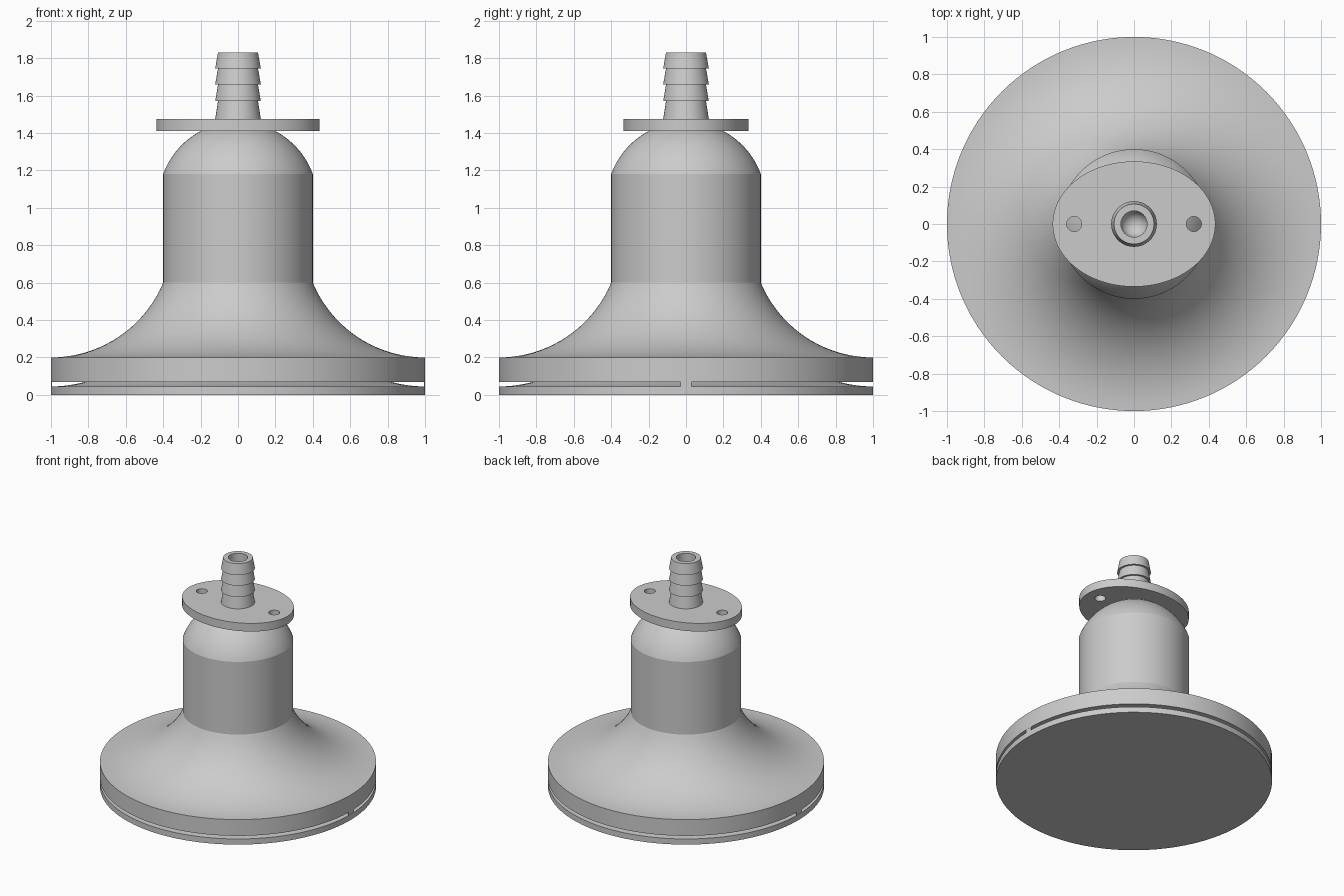
import bpy, bmesh, math
from mathutils import Matrix, Vector

cube = bpy.data.objects.get("Cube")
if cube:
    bpy.data.objects.remove(cube, do_unlink=True)

grey = bpy.data.materials.new("light_grey")
grey.use_nodes = True
colour = (0.6, 0.6, 0.6, 1)
grey.diffuse_color = colour
grey.node_tree.nodes["Principled BSDF"].inputs["Base Color"].default_value = colour


def finish(obj, angle=14):
    bpy.ops.object.select_all(action="DESELECT")
    obj.select_set(True)
    bpy.context.view_layer.objects.active = obj
    obj.data.materials.clear()
    obj.data.materials.append(grey)
    bpy.ops.object.shade_smooth_by_angle(angle=math.radians(angle))


def from_bmesh(name, bm):
    bmesh.ops.recalc_face_normals(bm, faces=bm.faces)
    mesh = bpy.data.meshes.new(name)
    bm.to_mesh(mesh)
    bm.free()
    obj = bpy.data.objects.new(name, mesh)
    bpy.context.collection.objects.link(obj)
    finish(obj)
    return obj


def lathe(name, profile, steps=128):
    """Revolve (radius, height) points around the vertical axis."""
    bm = bmesh.new()
    verts = [bm.verts.new((r, 0, z)) for r, z in profile]
    edges = [bm.edges.new(pair) for pair in zip(verts, verts[1:])]
    bmesh.ops.spin(bm, geom=verts + edges, cent=(0, 0, 0), axis=(0, 0, 1),
                   angle=math.tau, steps=steps, use_duplicate=False)
    bmesh.ops.remove_doubles(bm, verts=bm.verts, dist=0.0001)
    return from_bmesh(name, bm)


def arc(cx, cz, radius, start, end, count=20):
    """Points on a circle between two angles, both in radians."""
    angles = [start + (end - start) * i / count for i in range(count + 1)]
    return [(cx + radius * math.cos(a), cz + radius * math.sin(a)) for a in angles]


def dished(r_in, z_in, r_out, z_out):
    """Concave arc that ends level at its outer, lower point."""
    run, rise = r_out - r_in, z_in - z_out
    radius = (run * run + rise * rise) / (2 * rise)
    sweep = math.asin(run / radius)
    return arc(r_out, z_out + radius, radius, -math.pi / 2, -math.pi / 2 - sweep)


# Bell body: base disc, rim slot, flare, neck and dome
dome_z, dome_r = 1.034, 0.426
dome = arc(0, dome_z, dome_r, math.acos(0.4 / dome_r), math.radians(72))
lathe("bell_body",
      [(0, 0), (1, 0)]
      + dished(0.82, 0.069, 1, 0.045)
      + [(0.82, 0.07), (1, 0.07)]
      + dished(0.4, 0.6, 1, 0.2)
      + dome + [(0, dome[-1][1])])

# Thin bridges across the rim slot on both sides
for side, label in ((1, "left"), (-1, "right")):
    bm = bmesh.new()
    bmesh.ops.create_cube(bm, size=1, matrix=Matrix.LocRotScale(
        Vector((side * 0.996, 0, 0.0575)), None, Vector((0.005, 0.06, 0.029))))
    from_bmesh("slot_bridge_" + label, bm)

# Oval flange with two bolt holes and a central bore
curve = bpy.data.curves.new("flange", "CURVE")
curve.dimensions = "2D"
curve.fill_mode = "BOTH"
curve.extrude = 0.0325
for cx, rx, ry, count in ((0, 0.435, 0.335, 128), (0.32, 0.04, 0.04, 40),
                          (-0.32, 0.04, 0.04, 40), (0, 0.07, 0.07, 48)):
    spline = curve.splines.new("POLY")
    spline.points.add(count - 1)
    spline.use_cyclic_u = True
    for i, point in enumerate(spline.points):
        a = math.tau * i / count
        point.co = (cx + rx * math.cos(a), ry * math.sin(a), 0, 1)
flange = bpy.data.objects.new("flange", curve)
bpy.context.collection.objects.link(flange)
flange.location.z = 1.4425
bpy.ops.object.select_all(action="DESELECT")
flange.select_set(True)
bpy.context.view_layer.objects.active = flange
bpy.ops.object.convert(target="MESH")
flange = bpy.context.view_layer.objects.active
bm = bmesh.new()
bm.from_mesh(flange.data)
bmesh.ops.remove_doubles(bm, verts=bm.verts, dist=0.0001)
bmesh.ops.recalc_face_normals(bm, faces=bm.faces)
bm.to_mesh(flange.data)
bm.free()
finish(flange)

# Barbed hose nozzle with a round-bottomed bore
levels = [1.475, 1.57, 1.66, 1.745, 1.83]
nozzle = []
for low, high in zip(levels, levels[1:]):
    nozzle += [(0.122, low), (0.107, high)]
bore = arc(0, 1.52, 0.07, 0, -math.pi / 2, 12)
lathe("hose_nozzle", nozzle + [(0.07, levels[-1])] + bore, 64)
